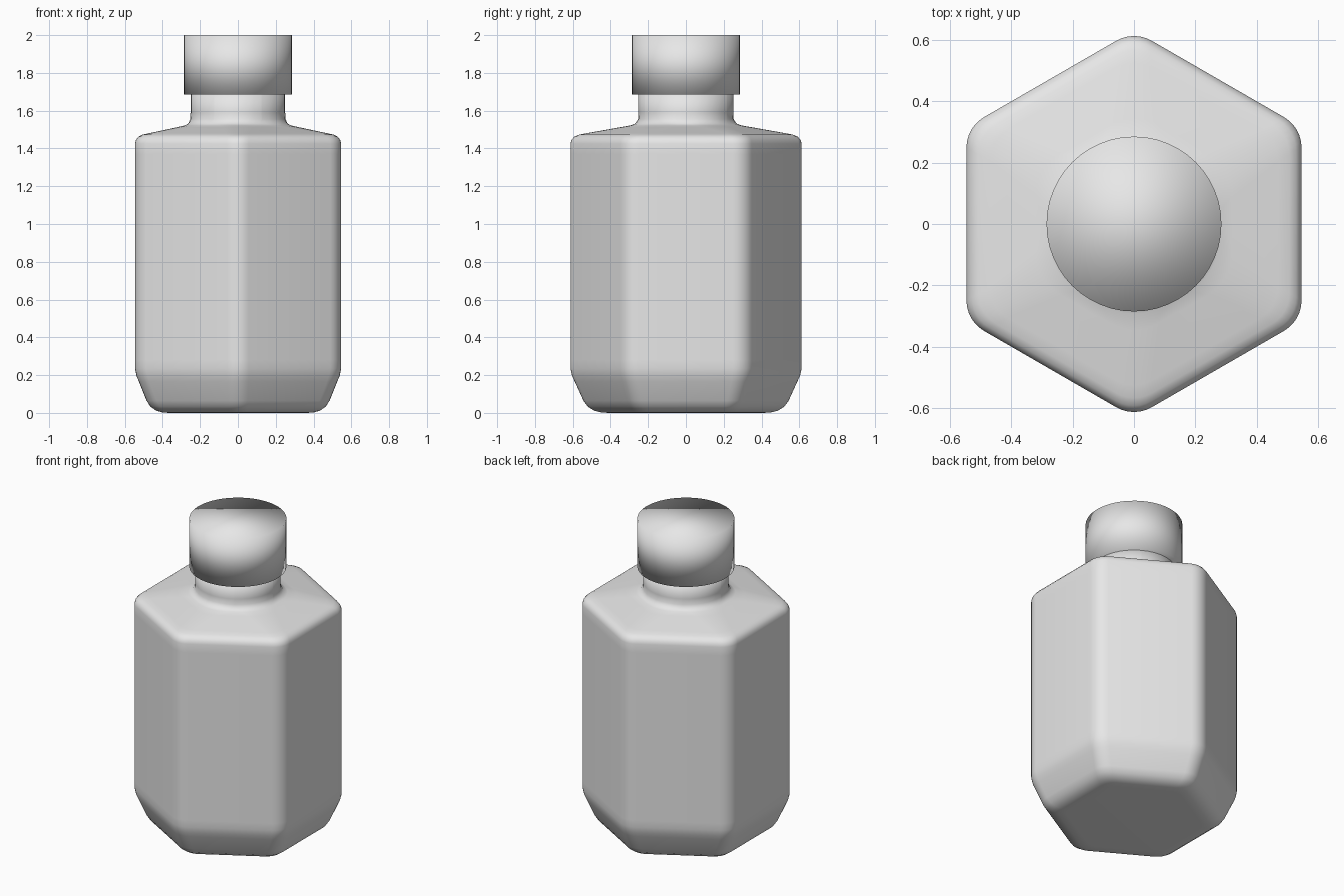
import bpy, bmesh
from math import radians, cos, sin

cube = bpy.data.objects.get("Cube")
if cube:
    bpy.data.objects.remove(cube, do_unlink=True)

# Single plain grey
grey = bpy.data.materials.new("plain grey")
grey.use_nodes = True
colour = (0.8, 0.8, 0.8, 1)
grey.diffuse_color = colour
grey.node_tree.nodes["Principled BSDF"].inputs["Base Color"].default_value = colour


def rounded_hexagon(apothem, radius, z, steps=6):
    """Ring of points: hexagon with flats on +-x and rounded corners."""
    ring = []
    for k in range(6):
        mid = radians(30 + 60 * k)
        d = (apothem - radius) / cos(radians(30))
        for i in range(steps + 1):
            t = radians(60 * k + 60 * i / steps)
            ring.append((d * cos(mid) + radius * cos(t),
                         d * sin(mid) + radius * sin(t), z))
    return ring


def loft(name, sections):
    """Skin a closed solid through the sections, from bottom to top."""
    bm = bmesh.new()
    rings = [[bm.verts.new(p) for p in rounded_hexagon(*s)] for s in sections]
    for low, high in zip(rings, rings[1:]):
        for i in range(len(low)):
            j = (i + 1) % len(low)
            bm.faces.new((low[i], low[j], high[j], high[i]))
    bm.faces.new(rings[0][::-1])
    bm.faces.new(rings[-1])
    mesh = bpy.data.meshes.new(name)
    bm.to_mesh(mesh)
    bm.free()
    return finish(bpy.data.objects.new(name, mesh))


def finish(obj):
    bpy.context.collection.objects.link(obj)
    obj.data.materials.append(grey)
    obj.data.shade_smooth()
    return obj


# Bottle: tapered foot, straight hexagonal walls, sloped shoulder, round neck
loft("bottle_body", [
    (0.36, 0.08, 0.0),
    (0.40, 0.09, 0.002),
    (0.435, 0.095, 0.012),
    (0.465, 0.10, 0.034),
    (0.485, 0.105, 0.065),
    (0.525, 0.11, 0.165),
    (0.538, 0.115, 0.195),
    (0.546, 0.115, 0.235),
    (0.546, 0.115, 0.28),
    (0.546, 0.115, 1.37),
    (0.546, 0.115, 1.425),
    (0.541, 0.115, 1.445),
    (0.528, 0.115, 1.462),
    (0.506, 0.115, 1.473),
    (0.47, 0.115, 1.481),
    (0.32, 0.16, 1.513),
    (0.28, 0.20, 1.522),
    (0.262, 0.23, 1.532),
    (0.252, 0.248, 1.555),
    (0.25, 0.248, 1.59),
    (0.25, 0.248, 1.70),
])

# Cap: plain cylinder, softly shaded across its rims
bm = bmesh.new()
bmesh.ops.create_cone(bm, cap_ends=True, segments=48, radius1=0.285,
                      radius2=0.285, depth=0.315)
bmesh.ops.translate(bm, verts=bm.verts, vec=(0, 0, 1.8425))
cap_mesh = bpy.data.meshes.new("bottle_cap")
bm.to_mesh(cap_mesh)
bm.free()
finish(bpy.data.objects.new("bottle_cap", cap_mesh))
